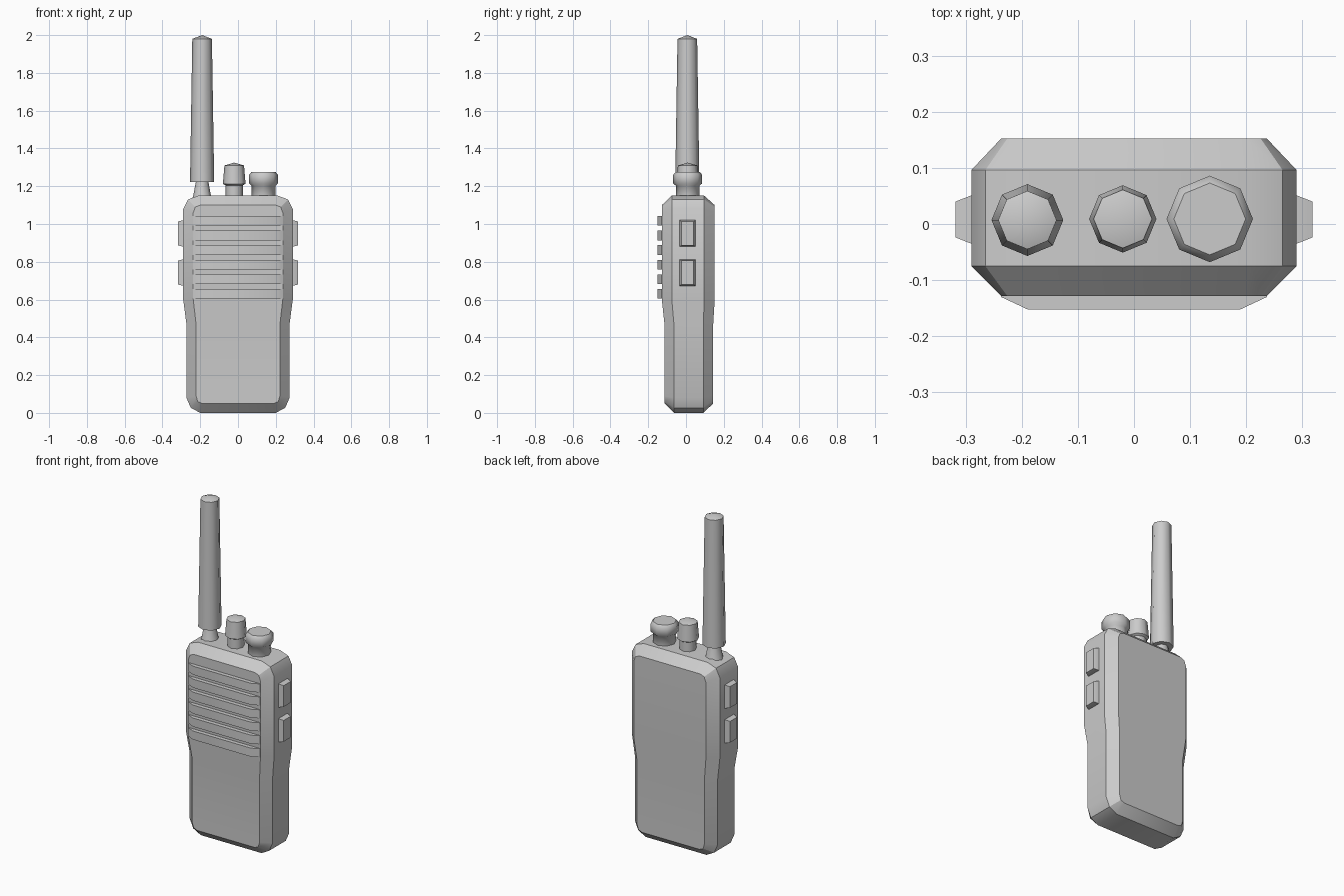
import bpy, bmesh, math

if "Cube" in bpy.data.objects:
    bpy.data.objects.remove(bpy.data.objects["Cube"])


def finish(name, bm, angle=30):
    bmesh.ops.recalc_face_normals(bm, faces=bm.faces)
    me = bpy.data.meshes.new(name)
    bm.to_mesh(me)
    bm.free()
    ob = bpy.data.objects.new(name, me)
    bpy.context.collection.objects.link(ob)
    bpy.ops.object.select_all(action='DESELECT')
    ob.select_set(True)
    bpy.context.view_layer.objects.active = ob
    bpy.ops.object.shade_smooth_by_angle(angle=math.radians(angle))
    return ob


def loft(name, rings):
    """Skin equal-length closed rings and cap both ends."""
    bm = bmesh.new()
    vs = [[bm.verts.new(p) for p in r] for r in rings]
    n = len(vs[0])
    for a, b in zip(vs, vs[1:]):
        for i in range(n):
            bm.faces.new((a[i], a[(i + 1) % n], b[(i + 1) % n], b[i]))
    # caps are strips between mirrored halves of the ring
    for r in (vs[0], vs[-1]):
        for i in range(n // 2 - 1):
            bm.faces.new((r[i], r[i + 1], r[n - 2 - i], r[n - 1 - i]))
    return finish(name, bm)


def lathe(name, x, y, profile, sides=8):
    """Turn an (r, z) profile around a vertical axis; r = 0 makes a point."""
    bm = bmesh.new()
    rings = []
    for r, z in profile:
        if r == 0:
            rings.append([bm.verts.new((x, y, z))] * sides)
        else:
            rings.append([bm.verts.new((x + r * math.cos(math.tau * i / sides),
                                        y + r * math.sin(math.tau * i / sides), z))
                          for i in range(sides)])
    for a, b in zip(rings, rings[1:]):
        for i in range(sides):
            j = (i + 1) % sides
            bm.faces.new(dict.fromkeys((a[i], a[j], b[j], b[i])))
    for r, (rad, _) in zip((rings[0], rings[-1]), (profile[0], profile[-1])):
        if rad:
            bm.faces.new(r)
    return finish(name, bm, 50)


def ring(half, ys):
    right = [(x, y, z) for (x, z), y in zip(half, ys)]
    return right + [(-x, y, z) for x, y, z in reversed(right)]


# Body: waisted outline with chamfered front and back edges
outer = [(0.20, 0), (0.25, 0.027), (0.273, 0.08), (0.273, 0.47),
         (0.29, 0.60), (0.29, 1.08), (0.265, 1.13), (0.21, 1.15)]
inner = [(0.19, 0.05), (0.213, 0.06), (0.222, 0.09), (0.222, 0.47),
         (0.237, 0.60), (0.237, 1.06), (0.226, 1.09), (0.20, 1.10)]
front = [-0.114] * 4 + [-0.128] * 4
back = [0.144] * 4 + [0.152] * 4
loft("body", [ring(inner, front),
              ring(outer, [-0.064] * 4 + [-0.075] * 4),
              ring(outer, [0.092] * 4 + [0.096] * 4),
              ring(inner, back)])

# Speaker grille: six bars with sloping ends
for i in range(6):
    z0 = 0.605 + i * 0.0772
    z1 = z0 + 0.051
    base = [(0.237, z0), (0.237, z1)]
    tip = [(0.19, z0), (0.19, z1)]
    loft(f"grille_bar_{i + 1}", [ring(base, [-0.120] * 2),
                                 ring(base, [-0.130] * 2),
                                 ring(tip, [-0.152] * 2)])

# Side buttons: two tapered keys on each side
for s, side in ((1, "right"), (-1, "left")):
    for zc, level in ((0.95, "upper"), (0.743, "lower")):
        def key_ring(x, hy, hz):
            return [(s * x, 0.008 + a * hy, zc + b * hz)
                    for a, b in ((-1, -1), (-1, 1), (1, 1), (1, -1))]
        loft(f"{side}_{level}_button", [key_ring(0.27, 0.043, 0.07),
                                        key_ring(0.29, 0.043, 0.07),
                                        key_ring(0.318, 0.032, 0.063)])

# Antenna with tapered foot
lathe("antenna_foot", -0.19, 0.007, [(0.054, 1.13), (0.046, 1.155), (0.032, 1.23)])
lathe("antenna", -0.19, 0.007, [(0.03, 1.222), (0.064, 1.222), (0.052, 1.98), (0, 2.0)])

# Channel knob and volume knob
lathe("channel_knob", -0.02, 0.009,
      [(0.046, 1.14), (0.046, 1.205), (0.06, 1.213), (0.052, 1.31), (0, 1.325)])
lathe("volume_knob", 0.135, 0.009,
      [(0.063, 1.14), (0.063, 1.203), (0.077, 1.215), (0.077, 1.26), (0.064, 1.275)])
